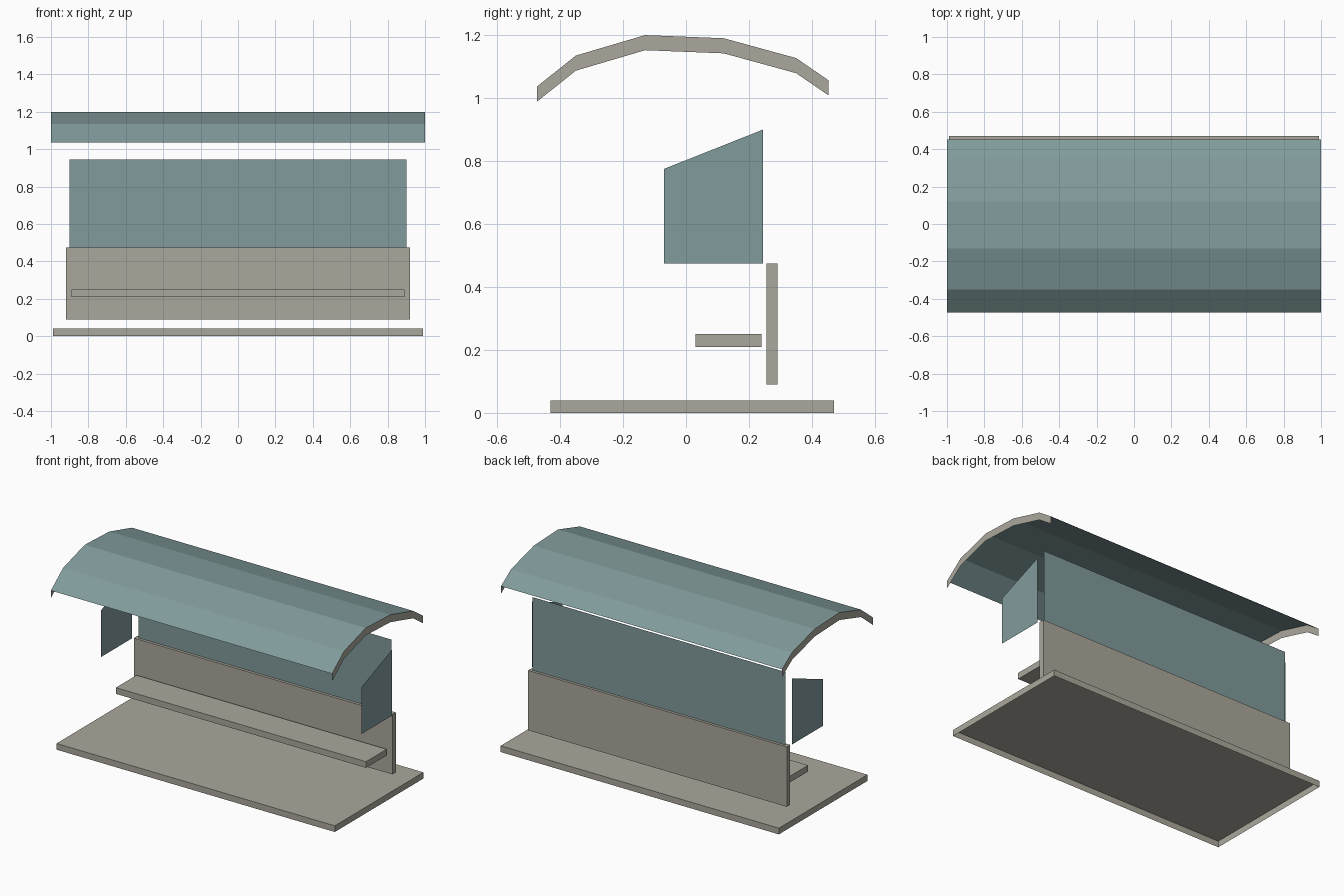
import bpy

cube = bpy.data.objects.get("Cube")
if cube:
    bpy.data.objects.remove(cube, do_unlink=True)


def material(name, rgb):
    mat = bpy.data.materials.new(name)
    mat.use_nodes = True
    mat.diffuse_color = (*rgb, 1)
    mat.node_tree.nodes["Principled BSDF"].inputs["Base Color"].default_value = (*rgb, 1)
    return mat


stone = material("warm_grey", (0.41, 0.39, 0.335))
teal = material("muted_teal", (0.222, 0.328, 0.332))


def build(name, verts, faces, *mats):
    mesh = bpy.data.meshes.new(name)
    mesh.from_pydata(verts, [], faces)
    for mat in mats:
        mesh.materials.append(mat)
    obj = bpy.data.objects.new(name, mesh)
    bpy.context.collection.objects.link(obj)
    return obj


def slab(name, half_x, y0, y1, z0, z1, bottom=True):
    ring = [(-half_x, y0), (half_x, y0), (half_x, y1), (-half_x, y1)]
    verts = [(x, y, z) for z in (z0, z1) for x, y in ring]
    faces = [(i, (i + 1) % 4, (i + 1) % 4 + 4, i + 4) for i in range(4)]
    faces.append((4, 5, 6, 7))
    if bottom:
        faces.append((3, 2, 1, 0))
    return build(name, verts, faces, stone)


# Floor (hollow underneath), bench and lower back wall
slab("floor", 0.99, -0.43, 0.47, 0, 0.04, bottom=False)
slab("bench", 0.89, 0.03, 0.24, 0.21, 0.25)
slab("back_wall", 0.92, 0.255, 0.29, 0.09, 0.475)

# Thin window panes
build("back_pane",
      [(-0.9, 0.273, 0.475), (0.9, 0.273, 0.475), (0.9, 0.273, 0.945), (-0.9, 0.273, 0.945)],
      [(0, 1, 2, 3)], teal)
side_profile = [(-0.07, 0.475), (0.245, 0.475), (0.245, 0.9), (-0.07, 0.775)]
for side, x in (("left", 0.926), ("right", -0.926)):
    order = (0, 1, 2, 3) if x > 0 else (3, 2, 1, 0)
    build(side + "_pane", [(x, y, z) for y, z in side_profile], [order], teal)

# Arched roof sheet with a trim strip hanging at each end
arch = [(-0.473, 1.037), (-0.35, 1.135), (-0.13, 1.2),
        (0.12, 1.19), (0.35, 1.127), (0.452, 1.057)]
n = len(arch)
verts = [(x, y, z - drop) for x in (-1, 1) for drop in (0, 0.048) for y, z in arch]
sheet, trim = [], []
for i in range(n - 1):
    right_low, left_top, left_low = n + i, 2 * n + i, 3 * n + i
    sheet.append((i, left_top, left_top + 1, i + 1))
    trim.append((i, i + 1, right_low + 1, right_low))
    trim.append((left_top, left_low, left_low + 1, left_top + 1))
roof = build("roof", verts, sheet + trim, teal, stone)
for face in roof.data.polygons:
    face.material_index = 1 if abs(face.normal.x) > 0.5 else 0
